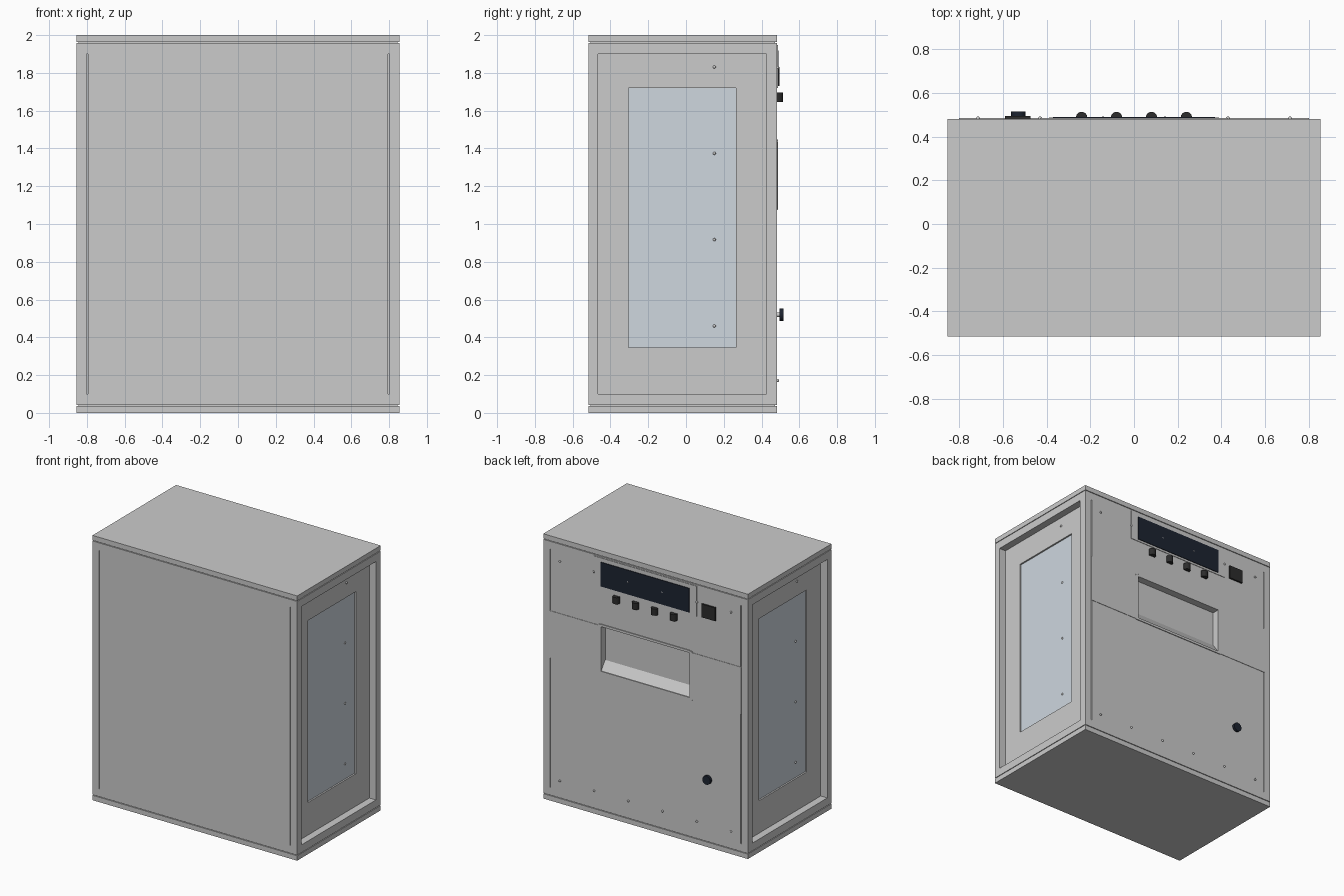
import bpy, math
from mathutils import Vector

if "Cube" in bpy.data.objects:
    bpy.data.objects.remove(bpy.data.objects["Cube"])

F, B = -0.515, 0.482      # front and back faces of the cabinet
W = 0.855                 # half width


def mat(name, r, g, b):
    m = bpy.data.materials.new(name)
    m.diffuse_color = (r, g, b, 1)
    m.use_nodes = True
    m.node_tree.nodes["Principled BSDF"].inputs["Base Color"].default_value = m.diffuse_color
    return m


navy = mat("display_navy", 0.012, 0.017, 0.03)
black = mat("control_black", 0.025, 0.025, 0.025)
glass = mat("window_glass", 0.62, 0.68, 0.74)


def mesh_obj(name, verts, faces, m=None):
    me = bpy.data.meshes.new(name)
    me.from_pydata(verts, [], faces)
    ob = bpy.data.objects.new(name, me)
    bpy.context.collection.objects.link(ob)
    if m:
        me.materials.append(m)
    return ob


def box(name, x0, x1, y0, y1, z0, z1, m=None):
    x0, x1 = sorted((x0, x1))
    v = [(x, y, z) for x in (x0, x1) for y in (y0, y1) for z in (z0, z1)]
    f = [(0, 1, 3, 2), (4, 6, 7, 5), (0, 4, 5, 1), (2, 3, 7, 6), (0, 2, 6, 4), (1, 5, 7, 3)]
    return mesh_obj(name, v, f, m)


def cylinder(name, r, depth, loc, axis="Y", m=None, n=32):
    rot = (math.pi / 2, 0, 0) if axis == "Y" else (0, 0, 0)
    bpy.ops.mesh.primitive_cylinder_add(vertices=n, radius=r, depth=depth, location=loc, rotation=rot)
    ob = bpy.context.object
    ob.name = name
    bpy.ops.object.shade_smooth_by_angle()
    if m:
        ob.data.materials.append(m)
    return ob


def cut(target, *dims):
    """Carve a box out of the target, then drop the cutter."""
    c = box("cutter", *dims)
    c.hide_render = True
    mod = target.modifiers.new("cut", "BOOLEAN")
    mod.operation, mod.solver, mod.object = "DIFFERENCE", "EXACT", c
    bpy.context.view_layer.objects.active = target
    bpy.ops.object.modifier_apply(modifier=mod.name)
    bpy.data.objects.remove(c)


# Cabinet with top and bottom slabs, separated by a thin shadow gap
box("top_slab", -W, W, F, B, 1.963, 2.0)
box("bottom_slab", -W, W, F, B, 0, 0.037)
body = box("cabinet_body", -W, W, F, B, 0.042, 1.958)
for z in (0.037, 1.958):
    box("shadow_gap", -W + 0.01, W - 0.01, F + 0.01, B - 0.01, z, z + 0.005)

for s in (-1, 1):
    # Recessed side panel with a window opening
    cut(body, s * 0.80, s * 0.9, -0.465, 0.425, 0.1, 1.9)
    y0, y1 = (-0.305, 0.265) if s > 0 else (-0.298, 0.272)
    cut(body, s * 0.775, s * 0.81, y0, y1, 0.345, 1.72)
    box("side_window", s * 0.77, s * 0.788, y0, y1, 0.345, 1.72, glass)
    # Vertical panel seams, front and back
    for y in (F, B):
        cut(body, s * 0.795, s * 0.801, y - 0.012, y + 0.012, 0.1, 1.9)

# Slot opening in the back with a sloping delivery ramp
cut(body, -0.37, 0.37, B - 0.05, B + 0.05, 1.095, 1.43)
mesh_obj("slot_ramp",
         [(x, y, z) for x in (-0.37, 0.37)
          for y, z in ((B, 1.095), (B - 0.045, 1.095), (B - 0.045, 1.16))],
         [(0, 1, 2), (3, 5, 4), (0, 3, 4, 1), (1, 4, 5, 2), (2, 5, 3, 0)])

# Slightly raised middle band either side of the slot, and the slot trim
for s in (-1, 1):
    box("middle_band", s * 0.39, s * 0.801, B - 0.014, B + 0.003, 1.08, 1.435)
    box("slot_trim_side", s * 0.37, s * 0.39, B - 0.02, B + 0.006, 1.075, 1.445)
for z in (1.075, 1.43):
    box("slot_trim_bar", -0.37, 0.37, B - 0.002, B + 0.006, z, z + 0.018)

# Control panel: raised plate, dark display, switch
box("display_plate", -0.43, 0.43, B - 0.005, B + 0.004, 1.72, 1.948)
box("display", -0.37, 0.37, B, B + 0.009, 1.735, 1.918, navy)
box("power_switch", -0.59, -0.475, B - 0.005, B + 0.013, 1.73, 1.83, black)

# Four rounded control knobs
for x in (-0.24, -0.08, 0.08, 0.24):
    cylinder("control_knob", 0.026, 0.05, (x, B + 0.006, 1.67), "Z", black, 24)

# Door knob on a short stem
cylinder("door_knob_stem", 0.012, 0.03, (-0.53, B + 0.005, 0.52))
cylinder("door_knob", 0.033, 0.02, (-0.53, 0.505, 0.52), m=navy)


# Small round screw heads
def screw(x, y, z):
    bpy.ops.mesh.primitive_uv_sphere_add(segments=12, ring_count=8, radius=0.008, location=(x, y, z))
    bpy.context.object.name = "screw"
    bpy.ops.object.shade_smooth()


for x in (-0.715, -0.43, -0.143, 0.143, 0.43, 0.715):
    for z in (0.172, 1.828):
        screw(x, B + 0.003, z)
for z in (0.46, 0.917, 1.374, 1.831):
    for s in (-1, 1):
        x = 0.80 if z > 1.72 else 0.788
        screw(s * x, -0.015 + s * 0.165, z)
